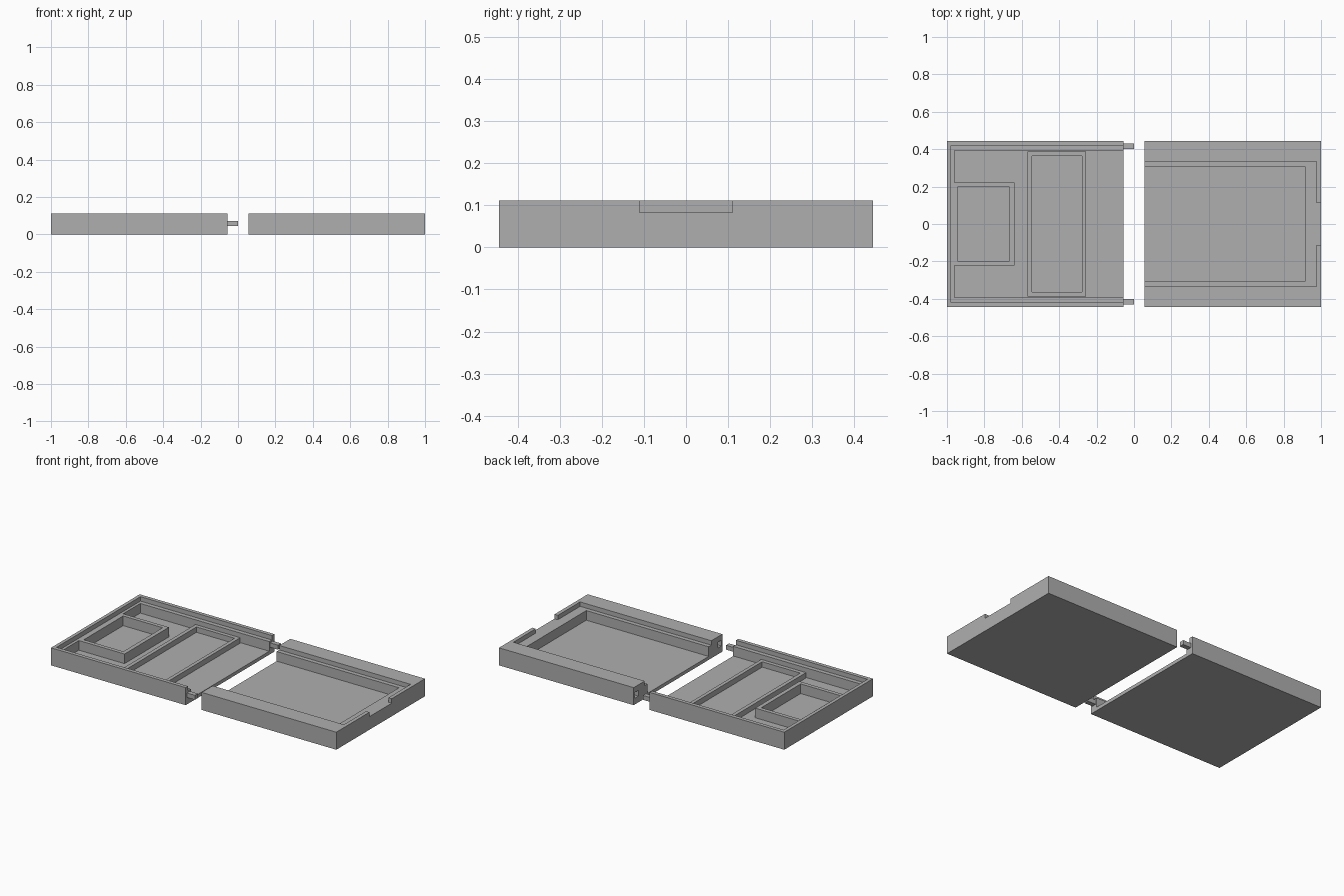
import bpy
import bmesh

old = bpy.data.objects.get("Cube")
if old:
    bpy.data.objects.remove(old, do_unlink=True)

grey = bpy.data.materials.new("plain grey")
grey.use_nodes = True
colour = (0.43, 0.43, 0.43, 1)
grey.diffuse_color = colour
grey.node_tree.nodes["Principled BSDF"].inputs["Base Color"].default_value = colour

HEIGHT, LEDGE, FLOOR = 0.111, 0.083, 0.022
OVER = 0.2      # cutters overshoot open tops and ends
HALF = 0.444    # half depth of both trays
HINGE = 0.056   # hinge end distance from the centre


def box(name, x, y, z):
    """Axis-aligned box from (low, high) ranges."""
    bm = bmesh.new()
    bmesh.ops.create_cube(bm, size=1)
    for v in bm.verts:
        v.co = [(r[0] if c < 0 else r[1]) for c, r in zip(v.co, (x, y, z))]
    mesh = bpy.data.meshes.new(name)
    bm.to_mesh(mesh)
    bm.free()
    mesh.materials.append(grey)
    obj = bpy.data.objects.new(name, mesh)
    bpy.context.collection.objects.link(obj)
    return obj


def carve(obj, *ranges):
    """Subtract boxes from an object and bake the result."""
    for r in ranges:
        cutter = box("cutter", *r)
        cutter.hide_render = True
        mod = obj.modifiers.new("cut", "BOOLEAN")
        mod.operation = "DIFFERENCE"
        mod.solver = "EXACT"
        mod.object = cutter
        bpy.context.view_layer.update()
        graph = bpy.context.evaluated_depsgraph_get()
        baked = bpy.data.meshes.new_from_object(obj.evaluated_get(graph))
        obj.modifiers.clear()
        obj.data = baked
        bpy.data.objects.remove(cutter, do_unlink=True)


def sym(v):
    return (-v, v)


# Base tray: stepped rim, open at the hinge end
base = box("base_tray", (-1, -HINGE), sym(HALF), (0, HEIGHT))
carve(base,
      ((-0.978, OVER), sym(0.42), (LEDGE, OVER)),
      ((-0.96, OVER), sym(0.393), (FLOOR, OVER)))

# Small compartment frame, level with the ledge
small = box("small_compartment", (-0.96, -0.64), sym(0.222), (FLOOR, LEDGE))
carve(small, ((-0.943, -0.666), sym(0.197), (-OVER, OVER)))

# Wide, lower compartment frame
wide = box("wide_compartment", (-0.57, -0.256), sym(0.388), (FLOOR, 0.056))
carve(wide, ((-0.546, -0.279), sym(0.364), (-OVER, OVER)))

# Lid tray: thick sides, ledge, finger notch at the far end
lid = box("lid_tray", (HINGE, 1), sym(HALF), (0, HEIGHT))
carve(lid,
      ((-OVER, 0.976), sym(0.334), (LEDGE, OVER)),
      ((-OVER, 0.914), sym(0.307), (FLOOR, OVER)),
      ((0.95, 1 + OVER), sym(0.111), (LEDGE, OVER)))

# Hinge pegs and their sockets
for side, label in ((1, "back"), (-1, "front")):
    mid = side * 0.416
    box(label + "_hinge_peg", (-HINGE - 0.01, 0), (mid - 0.015, mid + 0.015),
        (0.044, 0.072))
    carve(lid, ((0, HINGE * 2), (mid - 0.018, mid + 0.018), (0.04, 0.076)))
